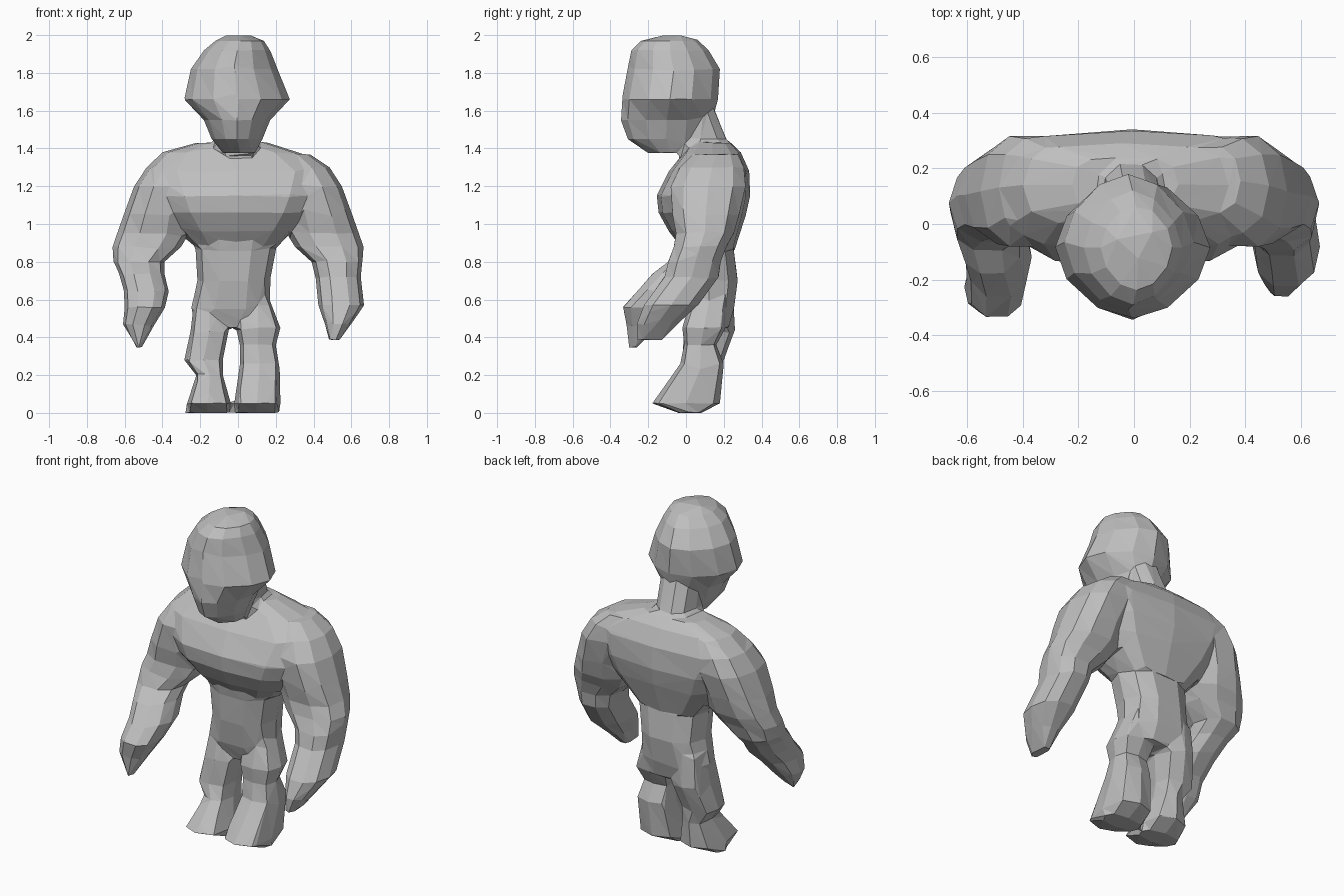
import bpy
import bmesh
import math

cube = bpy.data.objects.get("Cube")
if cube:
    bpy.data.objects.remove(cube, do_unlink=True)


def make_material(name, colour):
    material = bpy.data.materials.new(name)
    material.use_nodes = True
    material.diffuse_color = colour
    shader = material.node_tree.nodes["Principled BSDF"]
    shader.inputs["Base Color"].default_value = colour
    shader.inputs["Roughness"].default_value = 0.8
    return material


def bend(value, power):
    """Reshape a circle coordinate: low powers are boxy, high powers pointed."""
    return math.copysign(abs(value) ** power, value)


def add_loft(bm, rings, sides, power):
    """Closed skin through level rings given as (z, x low, x high, y low, y high)."""
    loops = []
    for z, x_low, x_high, y_low, y_high in rings:
        centre_x, centre_y = (x_low + x_high) / 2, (y_low + y_high) / 2
        radius_x, radius_y = (x_high - x_low) / 2, (y_high - y_low) / 2
        loop = []
        for step in range(sides):
            angle = math.tau * step / sides
            loop.append(bm.verts.new((
                centre_x + radius_x * bend(math.cos(angle), power),
                centre_y + radius_y * bend(math.sin(angle), power),
                z)))
        loops.append(loop)
    faces = [bm.faces.new(loops[0]), bm.faces.new(loops[-1])]
    for upper, lower in zip(loops, loops[1:]):
        for i in range(sides):
            j = (i + 1) % sides
            faces.append(bm.faces.new((upper[i], upper[j], lower[j], lower[i])))
    bmesh.ops.recalc_face_normals(bm, faces=faces)


def mirrored(rings):
    return [(z, -high, -low, front, back) for z, low, high, front, back in rings]


bm = bmesh.new()

# Head, leaning forward over the chest
head = [
    (1.998, -.06, .07, -.12, .01),
    (1.97, -.12, .14, -.24, .07),
    (1.92, -.18, .17, -.29, .12),
    (1.82, -.25, .21, -.31, .18),
    (1.66, -.285, .275, -.34, .17),
    (1.55, -.18, .17, -.345, .14),
    (1.45, -.14, .13, -.31, .1),
    (1.375, -.08, .09, -.2, .04),
]
add_loft(bm, head, sides=12, power=1.16)

# Neck, sloping back into the shoulders
neck = [
    (1.62, -.11, .11, -.1, .15),
    (1.45, -.12, .1, -.06, .22),
    (1.32, -.2, .2, -.03, .31),
]
add_loft(bm, neck, sides=10, power=0.9)

# Broad boxy chest
chest = [
    (1.43, -.22, .16, .04, .24),
    (1.38, -.4, .32, -.01, .29),
    (1.28, -.5, .48, -.09, .335),
    (1.15, -.44, .43, -.155, .34),
    (1.06, -.39, .38, -.145, .32),
    (.96, -.3, .29, -.09, .29),
    (.87, -.22, .2, -.02, .26),
]
add_loft(bm, chest, sides=12, power=0.64)

# Waist and hips
waist = [
    (1.0, -.26, .24, -.07, .27),
    (.86, -.225, .2, -.045, .26),
    (.7, -.215, .17, -.035, .28),
    (.55, -.25, .17, -.01, .26),
    (.45, -.2, .16, .03, .23),
]
add_loft(bm, waist, sides=10, power=0.8)

# Shoulders flow out of the chest; each forearm and hand has its own pose
upper_arm = [
    (1.37, .17, .38, .03, .28),
    (1.3, .18, .485, -.04, .315),
    (1.2, .22, .55, -.09, .325),
    (1.05, .25, .605, -.08, .29),
    (.95, .26, .64, -.06, .26),
    (.88, .3, .665, -.07, .22),
    (.8, .39, .66, -.1, .19),
]
left_forearm = [
    (.72, .41, .65, -.12, .18),
    (.57, .425, .668, -.23, .07),
    (.47, .46, .6, -.265, -.04),
    (.385, .48, .54, -.26, -.12),
]
right_forearm = [
    (.74, .39, .63, -.18, .12),
    (.65, .365, .605, -.26, .04),
    (.56, .385, .6, -.34, -.06),
    (.47, .44, .61, -.32, -.13),
    (.345, .51, .54, -.3, -.26),
]
add_loft(bm, upper_arm + left_forearm, sides=10, power=0.85)
add_loft(bm, mirrored(upper_arm + right_forearm), sides=10, power=0.85)

# Short legs with wedge feet
left_leg = [
    (.62, .03, .16, .03, .22),
    (.45, -.01, .225, -.02, .21),
    (.36, .01, .2, -.01, .16),
    (.26, .01, .22, -.03, .2),
    (.05, -.02, .225, -.18, .18),
    (0, -.02, .22, -.04, .08),
]
right_leg = [
    (.62, .07, .23, .03, .25),
    (.44, .05, .25, -.01, .26),
    (.28, .08, .285, -.02, .2),
    (.2, .08, .22, -.05, .19),
    (.05, .04, .27, -.18, .18),
    (0, .045, .28, -.04, .08),
]
add_loft(bm, left_leg, sides=8, power=0.6)
add_loft(bm, mirrored(right_leg), sides=8, power=0.6)

mesh = bpy.data.meshes.new("body")
bm.to_mesh(mesh)
bm.free()
body = bpy.data.objects.new("body", mesh)
bpy.context.collection.objects.link(body)

# Fuse the parts into one skin and reduce it to coarse facets
fuse = body.modifiers.new("fuse", 'REMESH')
fuse.mode = 'VOXEL'
fuse.voxel_size = 0.013
facet = body.modifiers.new("facet", 'DECIMATE')
facet.ratio = 0.013
bpy.context.view_layer.update()
graph = bpy.context.evaluated_depsgraph_get()
skin = bpy.data.meshes.new_from_object(body.evaluated_get(graph))
body.modifiers.clear()
body.data = skin
skin.name = "body_skin"

# Flat faces in a single colour
for face in skin.polygons:
    face.use_smooth = False
    face.material_index = 0
skin.materials.clear()
skin.materials.append(make_material("plain grey", (.52, .52, .52, 1)))
